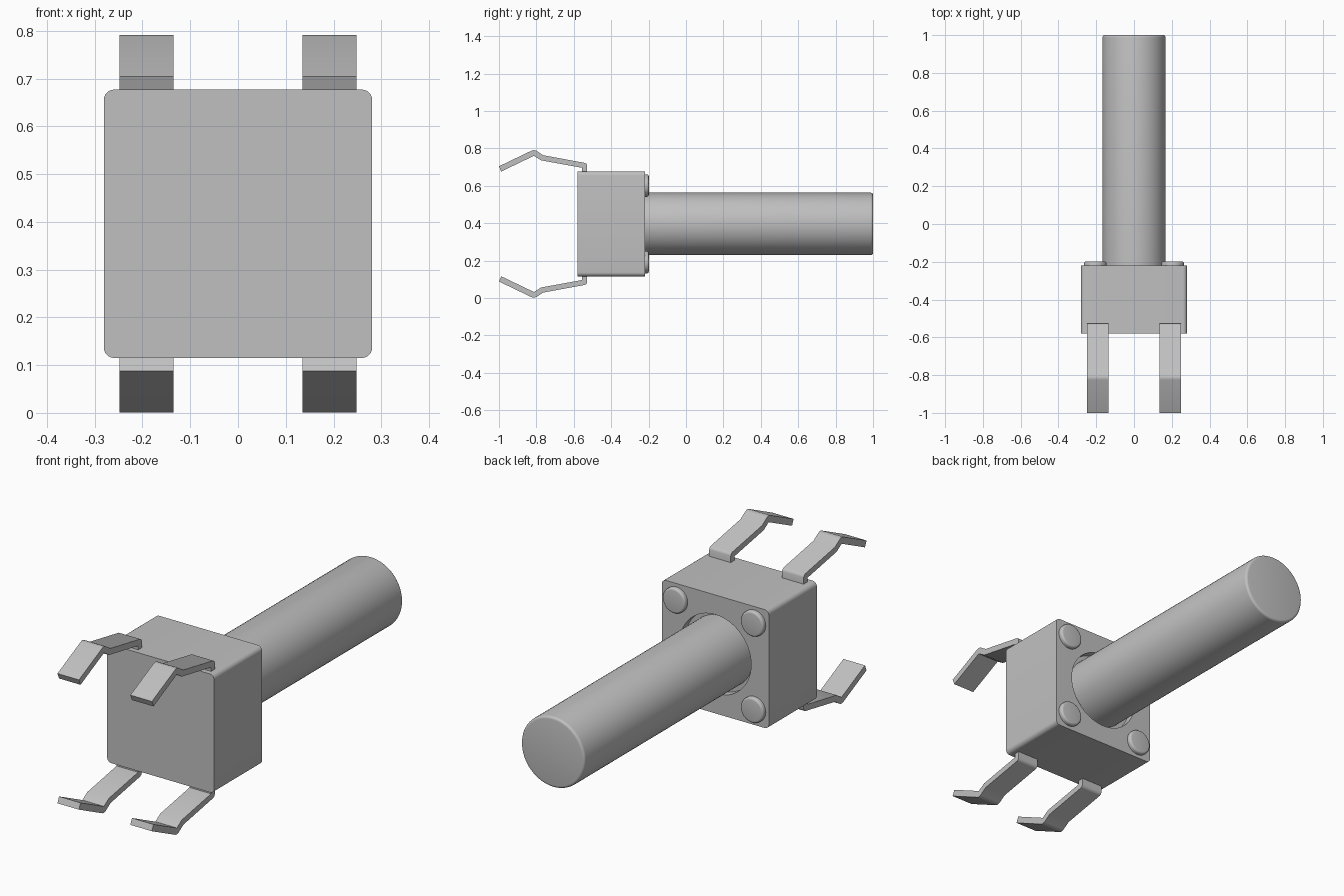
import bpy
import bmesh
from math import radians
from mathutils import Matrix, Vector

cube = bpy.data.objects.get("Cube")
if cube:
    bpy.data.objects.remove(cube, do_unlink=True)

MID_Z = 0.396          # height of the plunger axis
BODY_FRONT, BODY_BACK = -0.58, -0.22

grey = bpy.data.materials.new("light grey")
grey.use_nodes = True
grey.diffuse_color = (0.53, 0.53, 0.53, 1)
grey.node_tree.nodes["Principled BSDF"].inputs["Base Color"].default_value = (0.53, 0.53, 0.53, 1)


def finish(name, bm, smooth=True):
    bmesh.ops.recalc_face_normals(bm, faces=bm.faces)
    mesh = bpy.data.meshes.new(name)
    bm.to_mesh(mesh)
    bm.free()
    mesh.materials.append(grey)
    obj = bpy.data.objects.new(name, mesh)
    bpy.context.collection.objects.link(obj)
    if smooth:
        shade(obj)
    return obj


def shade(obj):
    bpy.ops.object.select_all(action="DESELECT")
    obj.select_set(True)
    bpy.context.view_layer.objects.active = obj
    bpy.ops.object.shade_smooth_by_angle(angle=radians(35))


def rod(name, x, z, radius, y0, y1, round_off=0.0, sides=64):
    """Cylinder along y whose back rim may be rounded."""
    bm = bmesh.new()
    place = Matrix.Translation((x, (y0 + y1) / 2, z)) @ Matrix.Rotation(radians(90), 4, "X")
    bmesh.ops.create_cone(bm, cap_ends=True, segments=sides, radius1=radius,
                          radius2=radius, depth=y1 - y0, matrix=place)
    if round_off:
        rim = [e for e in bm.edges if all(abs(v.co.y - y1) < 1e-4 for v in e.verts)]
        bmesh.ops.bevel(bm, geom=rim, offset=round_off, segments=4,
                        profile=0.5, affect="EDGES")
    return finish(name, bm)


# Housing with four rounded long edges
bm = bmesh.new()
size = Matrix.Diagonal((0.562, BODY_BACK - BODY_FRONT, 0.562, 1))
bmesh.ops.create_cube(bm, size=1, matrix=Matrix.Translation(
    (0, (BODY_FRONT + BODY_BACK) / 2, MID_Z)) @ size)
long_edges = [e for e in bm.edges if abs(e.verts[0].co.y - e.verts[1].co.y) > 0.1]
bmesh.ops.bevel(bm, geom=long_edges, offset=0.022, segments=6, profile=0.5, affect="EDGES")
housing = finish("housing", bm, smooth=False)

# Shallow round recess where the plunger enters the housing
cutter = rod("recess_cutter", 0, MID_Z, 0.188, BODY_BACK - 0.04, BODY_BACK + 0.05)
cutter.hide_render = True
cut = housing.modifiers.new("recess", "BOOLEAN")
cut.object = cutter
cut.operation = "DIFFERENCE"
cut.solver = "EXACT"
bpy.ops.object.select_all(action="DESELECT")
bpy.context.view_layer.objects.active = housing
housing.select_set(True)
bpy.ops.object.modifier_apply(modifier="recess")
bpy.data.objects.remove(cutter, do_unlink=True)
shade(housing)

# Plunger
rod("plunger", 0, MID_Z, 0.167, BODY_BACK - 0.045, 1.0, 0.012)

# Rivets in the four corners, and the four bent legs
LEG = [(-1.0, 0.704), (-0.825, 0.788), (-0.813, 0.791), (-0.8, 0.787), (-0.763, 0.763),
       (-0.54, 0.722), (-0.532, 0.717), (-0.528, 0.708), (-0.528, 0.65),
       (-0.556, 0.65), (-0.556, 0.696), (-0.775, 0.736), (-0.813, 0.76), (-0.988, 0.676)]


def leg(name, side, up):
    bm = bmesh.new()
    verts = [bm.verts.new((side * 0.135, y, MID_Z + up * (z - MID_Z))) for y, z in LEG]
    face = bm.faces.new(verts)
    new = bmesh.ops.extrude_face_region(bm, geom=[face])["geom"]
    bmesh.ops.translate(bm, vec=Vector((side * 0.113, 0, 0)),
                        verts=[g for g in new if isinstance(g, bmesh.types.BMVert)])
    return finish(name, bm)


for side, side_name in ((1, "left"), (-1, "right")):
    for up, up_name in ((1, "upper"), (-1, "lower")):
        label = f"{up_name}_{side_name}"
        rod(f"rivet_{label}", side * 0.205, MID_Z + up * 0.205, 0.06,
            BODY_BACK - 0.01, BODY_BACK + 0.021, 0.01, 40)
        leg(f"leg_{label}", side, up)
